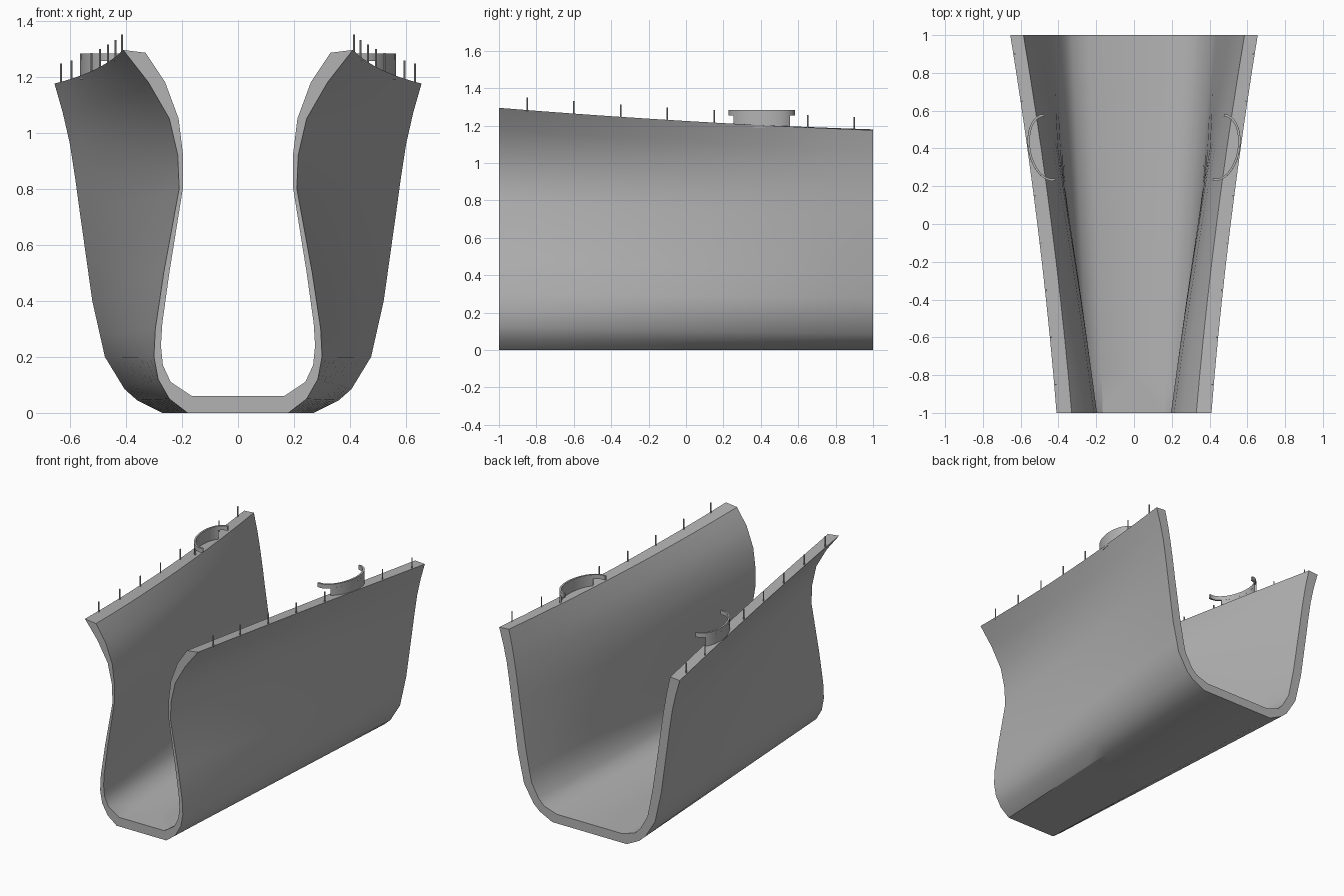
import bpy
import bmesh
from math import cos, sin, pi, radians
from mathutils import Vector

if "Cube" in bpy.data.objects:
    bpy.data.objects.remove(bpy.data.objects["Cube"], do_unlink=True)

grey = bpy.data.materials.new("hull grey")
grey.use_nodes = True
colour = (0.45, 0.45, 0.45, 1)
grey.diffuse_color = colour
grey.node_tree.nodes["Principled BSDF"].inputs["Base Color"].default_value = colour

# Half sections from keel to rim, as (x, z), at both ends of the hull
FRONT_OUT = [(0, 0), (.18, 0), (.245, .05), (.285, .12), (.30, .2), (.295, .3),
             (.265, .5), (.21, .8), (.215, .92), (.245, 1.05), (.32, 1.18), (.41, 1.295)]
FRONT_IN = [(0, .06), (.165, .06), (.24, .11), (.268, .17), (.275, .24), (.27, .32),
            (.245, .5), (.197, .8), (.196, .92), (.212, 1.05), (.26, 1.18), (.33, 1.285)]
BACK_OUT = [(0, 0), (.27, 0), (.36, .045), (.405, .085), (.475, .2), (.493, .28),
            (.52, .4), (.565, .72), (.58, .83), (.6, .96), (.625, 1.07), (.655, 1.175)]
BACK_IN = [(0, .06), (.24, .06), (.33, .09), (.37, .13), (.42, .22), (.435, .29),
           (.46, .42), (.505, .72), (.52, .83), (.54, .96), (.56, 1.07), (.585, 1.18)]


def hull_point(front, back, y):
    """Blend one section point along the hull, with a slight hollow amidships."""
    p = Vector(front).lerp(Vector(back), (y + 1) / 2)
    hollow = (1 - y * y) * p.y / 1.2
    return Vector((p.x - .02 * hollow, y, p.y - .01 * hollow))


def rim(y, across):
    """Point on the rim: across is 0 on its outer edge and 1 on its inner edge."""
    outer = hull_point(FRONT_OUT[-1], BACK_OUT[-1], y)
    return outer.lerp(hull_point(FRONT_IN[-1], BACK_IN[-1], y), across)


def finish(bm, name, mirror=False, smooth=True):
    bmesh.ops.remove_doubles(bm, verts=bm.verts, dist=1e-5)
    bmesh.ops.recalc_face_normals(bm, faces=bm.faces)
    mesh = bpy.data.meshes.new(name)
    bm.to_mesh(mesh)
    bm.free()
    mesh.materials.append(grey)
    obj = bpy.data.objects.new(name, mesh)
    bpy.context.collection.objects.link(obj)
    if mirror:
        mod = obj.modifiers.new("mirror", "MIRROR")
        mod.use_clip = True
    if smooth:
        bpy.ops.object.select_all(action="DESELECT")
        obj.select_set(True)
        bpy.context.view_layer.objects.active = obj
        bpy.ops.object.shade_smooth_by_angle(angle=radians(32))
    return obj


def loft(bm, loops, closed):
    """Skin a series of matching point rows."""
    rows = [[bm.verts.new(p) for p in loop] for loop in loops]
    n = len(rows[0])
    for a, b in zip(rows, rows[1:]):
        for i in range(n if closed else n - 1):
            j = (i + 1) % n
            bm.faces.new((a[i], a[j], b[j], b[i]))
    return rows


# Hull shell: lofted half with wall thickness, mirrored across the keel
bm = bmesh.new()
stations = [-1 + i / 5 for i in range(11)]
loops = []
for y in stations:
    outer = [hull_point(f, b, y) for f, b in zip(FRONT_OUT, BACK_OUT)]
    inner = [hull_point(f, b, y) for f, b in zip(FRONT_IN, BACK_IN)]
    loops.append(outer + inner[::-1])
rows = loft(bm, loops, False)
count = len(FRONT_OUT)
for row in (rows[0], rows[-1]):
    for i in range(count - 1):
        bm.faces.new((row[i], row[i + 1], row[-2 - i], row[-1 - i]))
finish(bm, "hull_shell", mirror=True)

# Railing pins along both rims
bm = bmesh.new()
for i in range(8):
    pos = rim(-.85 + .25 * i, .1)
    made = bmesh.ops.create_cone(bm, cap_ends=True, segments=6,
                                 radius1=.004, radius2=.004, depth=.075)
    bmesh.ops.translate(bm, verts=made["verts"], vec=pos + Vector((0, 0, .03)))
finish(bm, "railing_pins", mirror=True, smooth=False)


def curved_band(bm, start, end, low, high):
    """Thin upright strip bent around the fairlead, between two angles."""
    loops = []
    for k in range(17):
        a = radians(start + (end - start) * k / 16)
        loop = []
        for r, z in ((0, low), (.012, low), (.012, high), (0, high)):
            x = .455 + (.095 + r) * cos(a)
            y = .405 + (.165 + r) * sin(a)
            loop.append((x + .12 * (y - .405), y, z))
        loops.append(loop)
    rows = loft(bm, loops, True)
    bm.faces.new(rows[0])
    bm.faces.new(rows[-1])


# Open fairleads: a low wall with a longer, horned top strip
bm = bmesh.new()
curved_band(bm, -58, 58, 1.19, 1.26)
curved_band(bm, -100, 90, 1.255, 1.283)
finish(bm, "fairleads", mirror=True)
